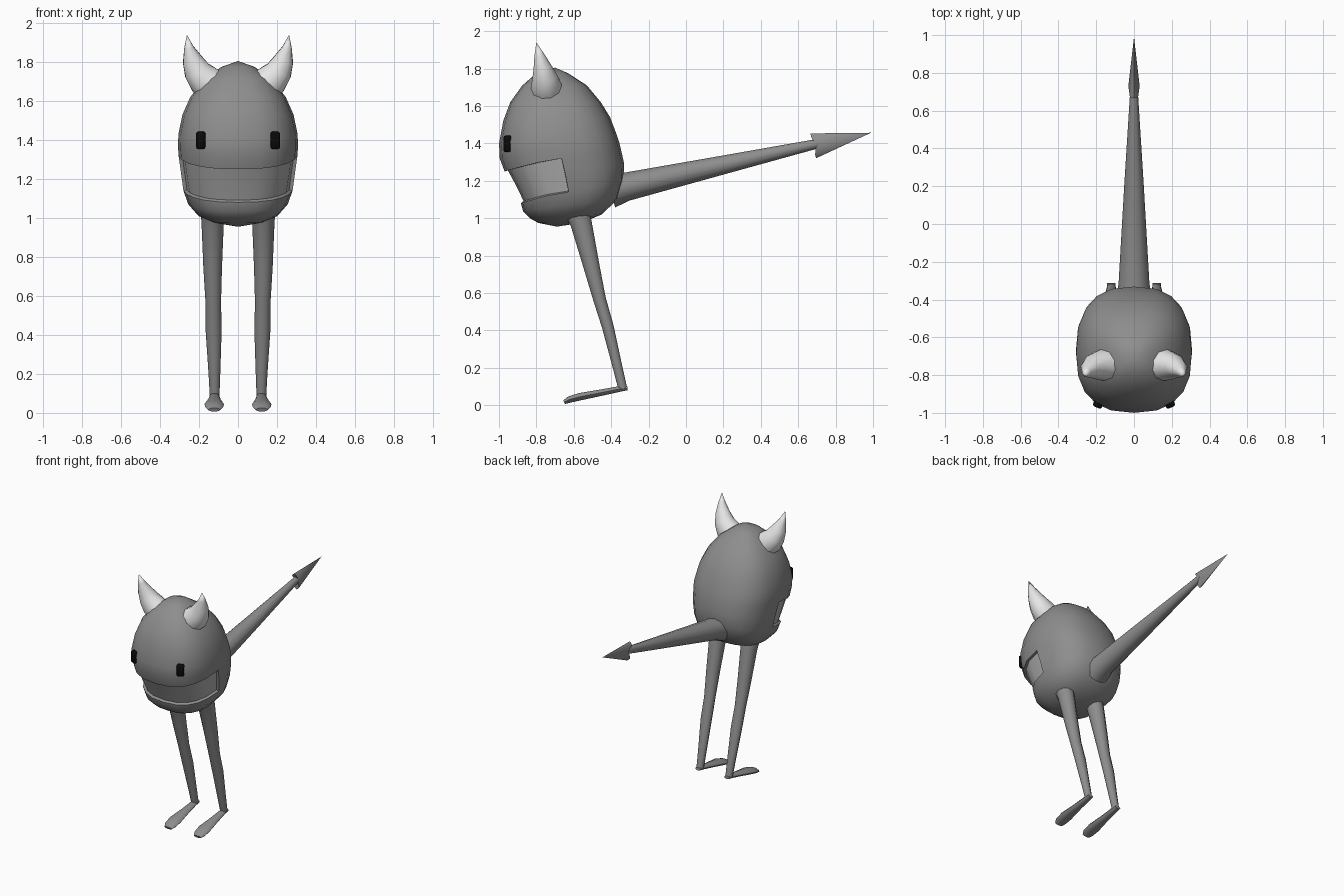
import bpy, bmesh, math
from mathutils import Vector

if "Cube" in bpy.data.objects:
    bpy.data.objects.remove(bpy.data.objects["Cube"])


def material(name, v):
    m = bpy.data.materials.new(name)
    m.diffuse_color = (v, v, v, 1)
    m.use_nodes = True
    m.node_tree.nodes["Principled BSDF"].inputs["Base Color"].default_value = m.diffuse_color
    return m


SKIN = material("grey skin", 0.27)
MOUTH = material("pale mouth", 0.42)
HORN = material("white horn", 0.85)
BLACK = material("black", 0.003)


def finish(name, bm, mats, angle=50):
    bmesh.ops.recalc_face_normals(bm, faces=bm.faces)
    mesh = bpy.data.meshes.new(name)
    bm.to_mesh(mesh)
    bm.free()
    for m in mats:
        mesh.materials.append(m)
    ob = bpy.data.objects.new(name, mesh)
    bpy.context.collection.objects.link(ob)
    bpy.ops.object.select_all(action='DESELECT')
    ob.select_set(True)
    bpy.context.view_layer.objects.active = ob
    bpy.ops.object.shade_smooth_by_angle(angle=math.radians(angle))
    return ob


def skin_rings(bm, rings):
    """Bridge rings of vertices; a ring of one vertex is a point."""
    for a, b in zip(rings, rings[1:]):
        n = max(len(a), len(b))
        for j in range(n):
            k = (j + 1) % n
            quad = [a[j % len(a)], a[k % len(a)], b[k % len(b)], b[j % len(b)]]
            bm.faces.new(list(dict.fromkeys(quad)))
    for r in (rings[0], rings[-1]):
        if len(r) > 2:
            bm.faces.new(r)


def tube(name, path, mat, side=(1, 0, 0), sides=10, adjust=None):
    """Path entries: x, y, z, radius along side axis, radius across it."""
    bm = bmesh.new()
    pts = [Vector(p[:3]) for p in path]
    rings = []
    for i, p in enumerate(path):
        t = (pts[min(i + 1, len(pts) - 1)] - pts[max(i - 1, 0)]).normalized()
        u = Vector(side)
        u = (u - t * u.dot(t)).normalized()
        v = t.cross(u)
        if p[3] == 0:
            rings.append([bm.verts.new(pts[i])])
            continue
        rings.append([bm.verts.new(pts[i] + u * p[3] * math.cos(a) + v * p[4] * math.sin(a))
                      for a in (math.tau * j / sides for j in range(sides))])
    skin_rings(bm, rings)
    if adjust:
        adjust(bm)
    return finish(name, bm, [mat])


# Body outline: height, half width, front y, back y
OUTLINE = [(.955, 0, -.69, -.69), (.975, .12, -.79, -.56), (1.0, .19, -.835, -.48),
           (1.04, .24, -.875, -.42), (1.09, .265, -.885, -.37), (1.14, .28, -.91, -.345),
           (1.25, .295, -.97, -.325), (1.32, .305, -.996, -.335), (1.41, .31, -1.0, -.358),
           (1.53, .285, -.975, -.40), (1.62, .245, -.94, -.455), (1.71, .175, -.875, -.53),
           (1.775, .085, -.80, -.63), (1.805, 0, -.70, -.70)]


def outline(z):
    for a, b in zip(OUTLINE, OUTLINE[1:]):
        if z <= b[0]:
            f = (z - a[0]) / (b[0] - a[0])
            return [a[i] + (b[i] - a[i]) * f for i in (1, 2, 3)]


def soft(v):
    return math.copysign(abs(v) ** 0.8, v)


# Body rings (height, forward tilt), with the mouth between two tilted rings
RINGS = [(.975, 0), (1.01, .01), (1.07, .035), (1.14, .06), (1.23, .065), (1.32, .07),
         (1.37, .05), (1.43, .03), (1.53, .01), (1.62, 0), (1.71, 0), (1.775, 0)]
SEG = 20
bm = bmesh.new()
rings = [[bm.verts.new((0, -.69, .955))]]
for z0, tilt in RINGS:
    ring = []
    for j in range(SEG):
        a = math.tau * j / SEG
        z = z0 - tilt * math.cos(a)
        w, front, back = outline(z)
        ring.append(bm.verts.new((w * soft(math.sin(a)),
                                  (front + back) / 2 + (front - back) / 2 * soft(math.cos(a)), z)))
    rings.append(ring)
rings.append([bm.verts.new((0, -.70, 1.805))])
skin_rings(bm, rings)
bmesh.ops.recalc_face_normals(bm, faces=bm.faces)

# Recessed mouth across the front half
lips = set(rings[4] + rings[5] + rings[6])
mouth = [f for f in bm.faces if all(v in lips for v in f.verts)
         and f.calc_center_median().y < -.655]
for f in mouth:
    f.material_index = 1
rim = bmesh.ops.inset_region(bm, faces=mouth, thickness=.004, depth=-.018)
for f in rim["faces"]:
    f.material_index = 0
finish("body", bm, [SKIN, MOUTH])

# Tail with a barbed tip
tube("tail", [(0, -.40, 1.15, .10, .095), (0, -.32, 1.168, .082, .076),
              (0, .2, 1.285, .052, .05), (0, .71, 1.4, .02, .025)], SKIN, sides=12)


def sweep_sides(b):
    for v in b.verts:
        if abs(v.co.x) > .025:
            v.co.y += .05
            v.co.z += .011


tube("tail_tip", [(0, .70, 1.391, .015, .02), (0, .68, 1.387, .03, .068),
                  (0, .99, 1.457, 0, 0)], SKIN, sides=8, adjust=sweep_sides)

for s, tag in ((-1, "left"), (1, "right")):
    # Curved horn
    tube("horn_" + tag, [(s * .13, -.745, 1.675, .085, .09), (s * .175, -.747, 1.71, .082, .088),
                         (s * .21, -.755, 1.755, .068, .072), (s * .233, -.768, 1.81, .048, .054),
                         (s * .252, -.785, 1.875, .026, .025), (s * .262, -.80, 1.94, 0, 0)],
         HORN, side=(0, 1, 0))
    # Leg
    tube("leg_" + tag, [(s * .13, -.585, 1.04, .062, .07), (s * .13, -.56, .97, .057, .06),
                        (s * .13, -.507, .75, .048, .046), (s * .127, -.463, .57, .04, .036),
                        (s * .125, -.418, .42, .041, .033), (s * .121, -.365, .2, .03, .027),
                        (s * .12, -.338, .088, .025, .025)], SKIN)
    # Paddle foot
    tube("foot_" + tag, [(s * .12, -.313, .091, .022, .011), (s * .12, -.36, .086, .025, .016),
                         (s * .121, -.45, .068, .033, .018), (s * .122, -.57, .045, .05, .021),
                         (s * .122, -.625, .03, .046, .018), (s * .122, -.652, .016, .03, .011)], SKIN)
    # Eye
    bm = bmesh.new()
    bmesh.ops.create_cube(bm, size=1)
    bmesh.ops.scale(bm, vec=(.05, .04, .09), verts=bm.verts)
    bmesh.ops.bevel(bm, geom=bm.edges[:], offset=.013, segments=2, affect='EDGES', profile=.5)
    eye = finish("eye_" + tag, bm, [BLACK])
    eye.location = (s * .19, -.953, 1.398)
    eye.rotation_euler = (0, 0, s * math.radians(22))
